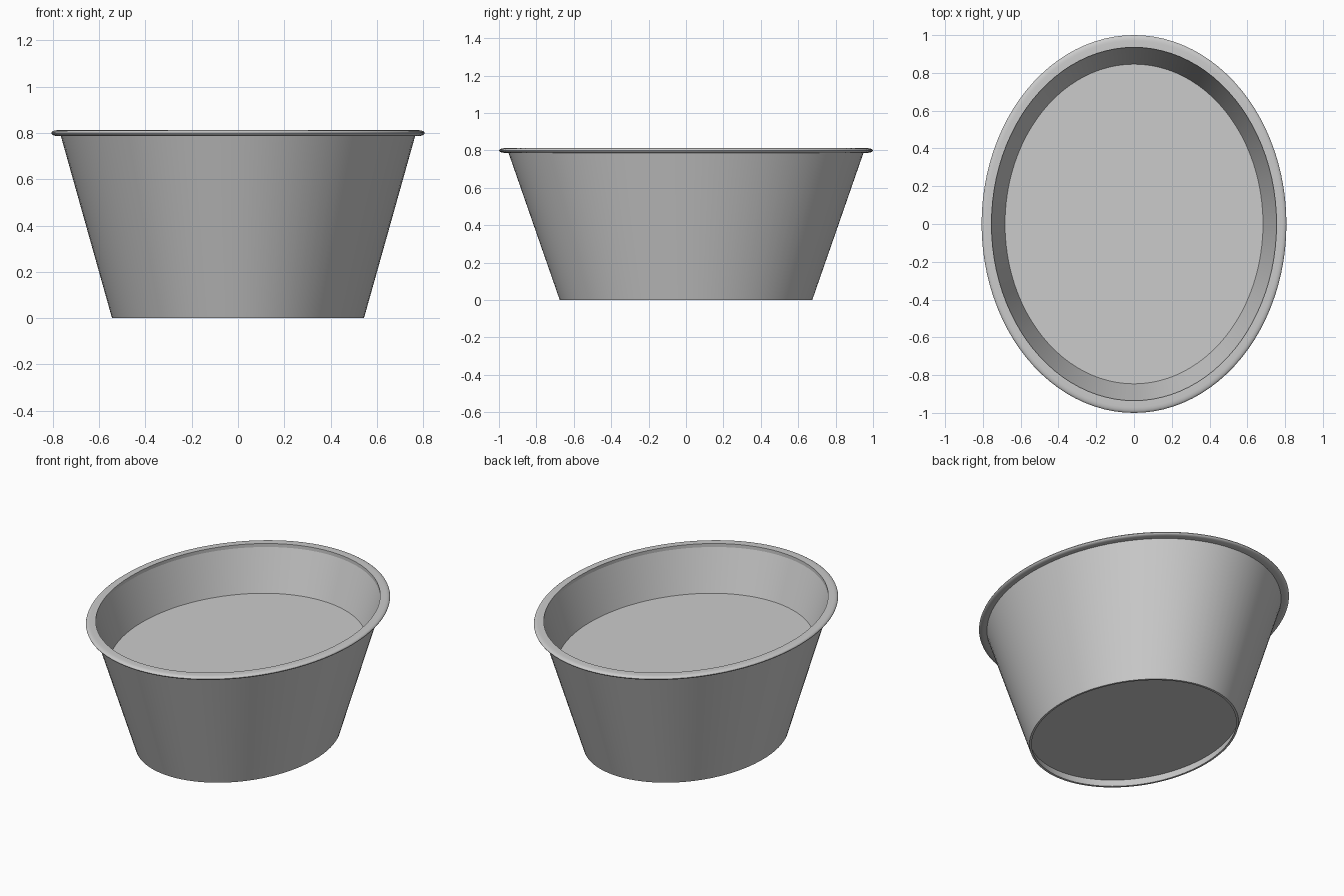
import bpy
import bmesh
import math

if "Cube" in bpy.data.objects:
    bpy.data.objects.remove(bpy.data.objects["Cube"])

SEGMENTS = 96
X_RATIO = 0.807      # the plan is an ellipse, narrower across x
WALL_BASE, WALL_TOP, TOP_Z = 0.675, 0.95, 0.79
THICKNESS = 0.015

grey = bpy.data.materials.new("plain_grey")
grey.use_nodes = True
colour = (0.6, 0.6, 0.6, 1)
grey.diffuse_color = colour
grey.node_tree.nodes["Principled BSDF"].inputs["Base Color"].default_value = colour


def inner_radius(z):
    """Radius along y of the wall's inner face at height z."""
    return WALL_BASE + (WALL_TOP - WALL_BASE) * z / TOP_Z - THICKNESS


def lathe(name, profile, closed):
    """Turn an (r, z) profile into an elliptical part."""
    bm = bmesh.new()
    verts = [bm.verts.new((0, r, z)) for r, z in profile]
    pairs = list(zip(verts, verts[1:]))
    if closed:
        pairs.append((verts[-1], verts[0]))
    edges = [bm.edges.new(p) for p in pairs]
    bmesh.ops.spin(bm, geom=verts + edges, axis=(0, 0, 1), cent=(0, 0, 0),
                   angle=math.tau, steps=SEGMENTS)
    bmesh.ops.remove_doubles(bm, verts=bm.verts, dist=0.0001)
    bmesh.ops.scale(bm, vec=(X_RATIO, 1, 1), verts=bm.verts)
    bmesh.ops.recalc_face_normals(bm, faces=bm.faces)
    mesh = bpy.data.meshes.new(name)
    bm.to_mesh(mesh)
    bm.free()
    mesh.materials.append(grey)
    obj = bpy.data.objects.new(name, mesh)
    bpy.context.collection.objects.link(obj)
    bpy.ops.object.select_all(action="DESELECT")
    obj.select_set(True)
    bpy.context.view_layer.objects.active = obj
    bpy.ops.object.shade_smooth_by_angle(angle=math.radians(35))
    return obj


# Tapered wall, filled between the raised inner floor and the recessed underside
floor_z, recess_z = 0.535, 0.05
lathe("tub_body", [
    (0, floor_z),
    (inner_radius(floor_z), floor_z),
    (inner_radius(TOP_Z), TOP_Z),
    (WALL_TOP, TOP_Z),
    (WALL_BASE, 0),
    (inner_radius(0), 0),
    (inner_radius(recess_z), recess_z),
    (0, recess_z),
], closed=False)

# Flat lip with a rounded outer edge
rim_inner, rim_outer, half = inner_radius(TOP_Z), 1.0, 0.0125
rim_z = TOP_Z + half - 0.003
bulge = 0.03
rim = [(rim_inner, rim_z - half), (rim_inner, rim_z + half)]
for i in range(9):
    a = math.pi / 2 - math.pi * i / 8
    rim.append((rim_outer - bulge + bulge * math.cos(a), rim_z + half * math.sin(a)))
lathe("rim", rim, closed=True)
